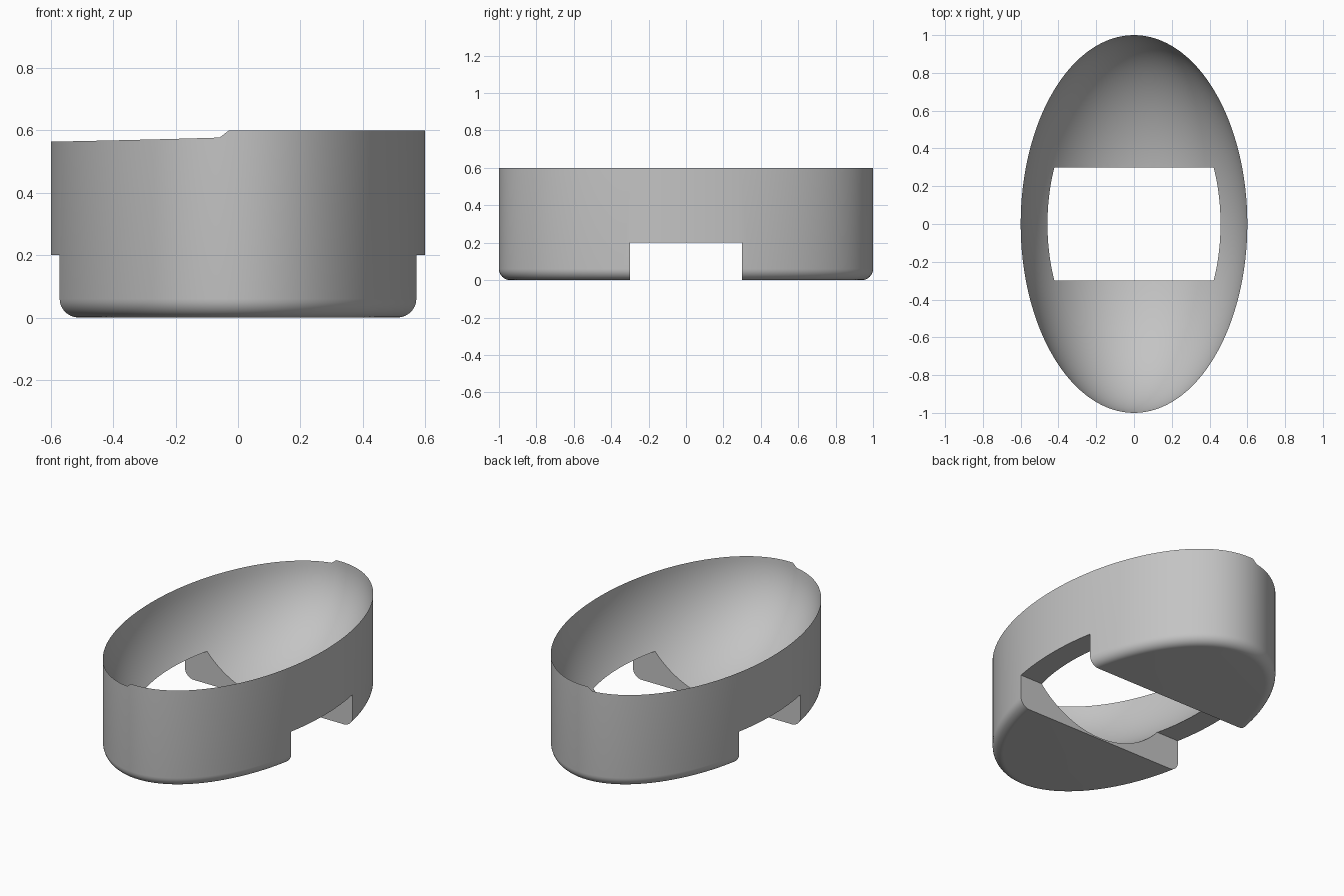
import bpy, bmesh
from math import sin, cos, pi, asin, hypot

cube = bpy.data.objects.get("Cube")
if cube:
    bpy.data.objects.remove(cube, do_unlink=True)

A, B, H = 0.6, 1.0, 0.6        # half width, half length, height
DEPTH, FILLET = 0.62, 0.06     # scoop depth, bottom rounding
SEG, BOWL_RINGS, ROUND_STEPS = 128, 32, 8

grey = bpy.data.materials.new("plain grey")
grey.use_nodes = True
colour = (0.55, 0.55, 0.55, 1)
grey.diffuse_color = colour
grey.node_tree.nodes["Principled BSDF"].inputs["Base Color"].default_value = colour


def outline(t, inset, z):
    """Point on the oval, moved inward along its normal."""
    nx, ny = cos(t) / A, sin(t) / B
    n = hypot(nx, ny)
    return (A * cos(t) - inset * nx / n, B * sin(t) - inset * ny / n, z)


def rim_drop(t):
    """The rim is slightly lower on one side, with a small step at each end."""
    x = cos(t)
    return (0.6 ** 2 * (0.0012 + 0.0024 * -x)) ** 0.5 if x < -0.07 else 0.0


def bowl(t, f):
    """Point on the scooped hollow, f running from rim to bottom."""
    start = asin(rim_drop(t) / DEPTH)
    phi = start + (pi / 2 - start) * f
    return (A * cos(phi) * cos(t), B * cos(phi) * sin(t),
            max(0.003, H - DEPTH * sin(phi)))


# Oval body: rounded foot, upright wall, knife-edge rim, hollow
angles = [2 * pi * i / SEG for i in range(SEG)]
bm = bmesh.new()
rings = []
for k in range(ROUND_STEPS + 1):
    a = pi / 2 * k / ROUND_STEPS
    rings.append([bm.verts.new(outline(t, FILLET * (1 - sin(a)), FILLET * (1 - cos(a))))
                  for t in angles])
rings.append([bm.verts.new(outline(t, 0, H - rim_drop(t))) for t in angles])
for k in range(1, BOWL_RINGS):
    rings.append([bm.verts.new(bowl(t, k / BOWL_RINGS)) for t in angles])
for low, high in zip(rings, rings[1:]):
    for i in range(SEG):
        j = (i + 1) % SEG
        bm.faces.new((low[i], low[j], high[j], high[i]))
bm.faces.new(rings[0][::-1])
pole = bm.verts.new((0, 0, 0.003))
for i in range(SEG):
    bm.faces.new((rings[-1][i], rings[-1][(i + 1) % SEG], pole))
bmesh.ops.recalc_face_normals(bm, faces=bm.faces)
mesh = bpy.data.meshes.new("oval_body")
bm.to_mesh(mesh)
bm.free()
mesh.materials.append(grey)
body = bpy.data.objects.new("oval_body", mesh)
bpy.context.collection.objects.link(body)

# Slot cut across the underside
bpy.ops.mesh.primitive_cube_add(size=1, location=(0, 0, 0))
cutter = bpy.context.object
cutter.name = "slot_cutter"
cutter.scale = (2, 0.6, 0.4)
cutter.hide_render = True
cutter.data.materials.append(grey)

bpy.ops.object.select_all(action='DESELECT')
body.select_set(True)
bpy.context.view_layer.objects.active = body
cut = body.modifiers.new("slot", 'BOOLEAN')
cut.operation = 'DIFFERENCE'
cut.solver = 'EXACT'
cut.object = cutter
bpy.ops.object.modifier_apply(modifier=cut.name)
bpy.data.objects.remove(cutter, do_unlink=True)
bpy.ops.object.shade_smooth_by_angle(angle=pi / 6)
